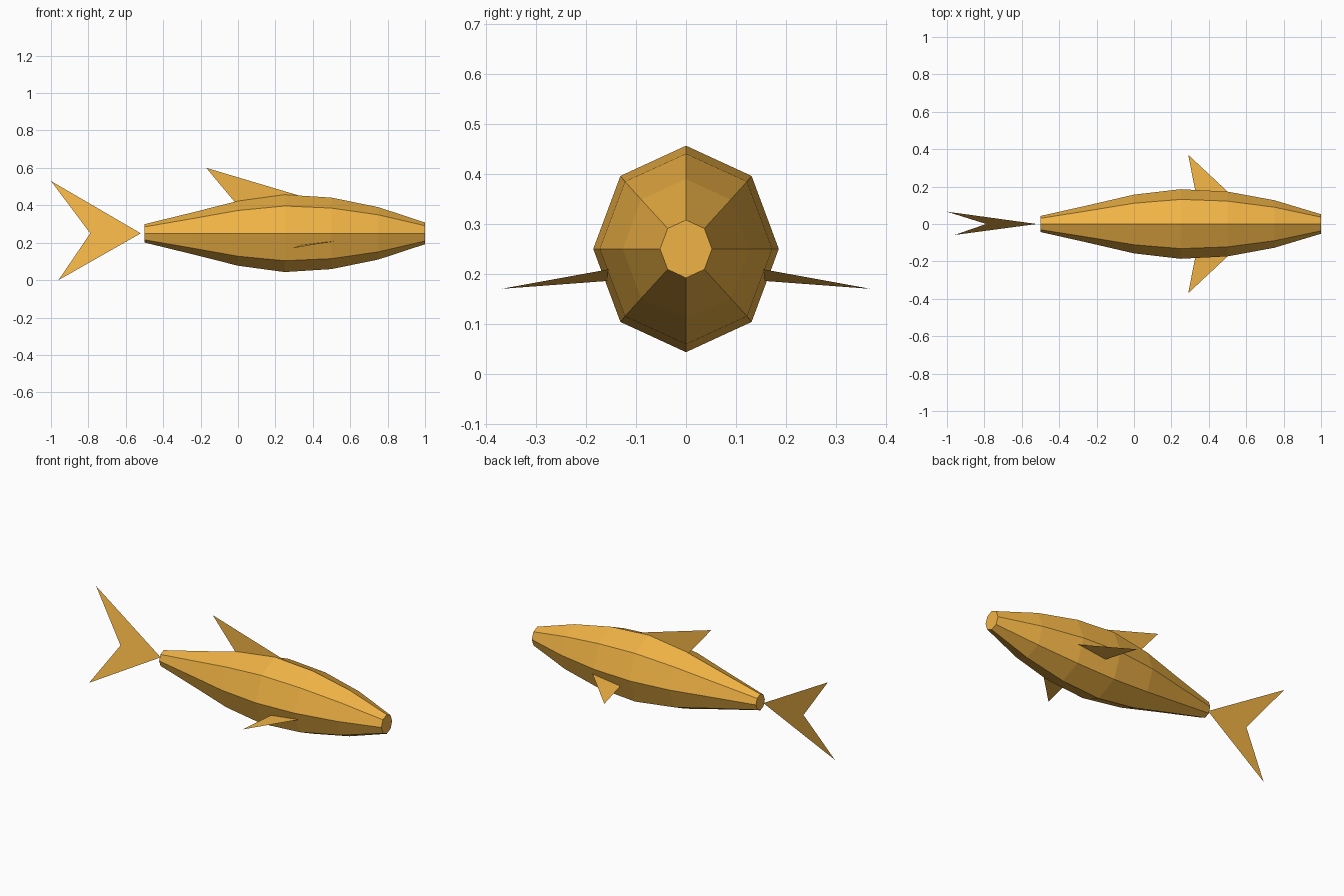
import bpy
from math import cos, sin, tau

if "Cube" in bpy.data.objects:
    bpy.data.objects.remove(bpy.data.objects["Cube"])

gold = bpy.data.materials.new("gold")
gold.diffuse_color = (0.87, 0.45, 0.06, 1)
gold.use_nodes = True
gold.node_tree.nodes["Principled BSDF"].inputs["Base Color"].default_value = gold.diffuse_color
MID_Z = 0.25
SIDES = 8


def make(name, verts, faces):
    mesh = bpy.data.meshes.new(name)
    mesh.from_pydata(verts, [], faces)
    mesh.materials.append(gold)
    mesh.update()
    obj = bpy.data.objects.new(name, mesh)
    bpy.context.collection.objects.link(obj)
    return obj


# Body: octagonal rings along x (x, half width, half height)
stations = [(-0.5, 0.043, 0.049), (-0.25, 0.099, 0.110), (0, 0.157, 0.173),
            (0.25, 0.186, 0.207), (0.5, 0.173, 0.191), (0.75, 0.127, 0.140),
            (1, 0.052, 0.058)]
verts = [(x, ry * cos(tau * k / SIDES), MID_Z + rz * sin(tau * k / SIDES))
         for x, ry, rz in stations for k in range(SIDES)]
faces = []
for r in range(len(stations) - 1):
    a, b = r * SIDES, (r + 1) * SIDES
    for k in range(SIDES):
        n = (k + 1) % SIDES
        faces.append((a + k, b + k, b + n, a + n)[::-1])
last = (len(stations) - 1) * SIDES
faces.append(tuple(range(SIDES))[::-1])
faces.append(tuple(range(last, last + SIDES)))
make("body", verts, faces)

# Tail fin: thin forked sheet, leaning a little about the body axis
lean = 0.235
tail = [(-0.52, 0.25), (-1, 0.53), (-0.79, 0.25), (-0.96, 0.0)]
make("tail_fin", [(x, (z - MID_Z) * lean, z) for x, z in tail],
     [(2, 1, 0), (3, 2, 0)])

# Back fin: upright triangular sheet
make("back_fin", [(-0.17, 0, 0.60), (-0.015, 0, 0.415), (0.36, 0, 0.442)], [(0, 1, 2)])

# Side fins: mirrored triangular sheets
for name, s in (("left_side_fin", 1), ("right_side_fin", -1)):
    tri = [(0.29, 0.37, 0.17), (0.332, 0.155, 0.186), (0.525, 0.15, 0.21)]
    make(name, [(x, s * y, z) for x, y, z in tri], [(0, 1, 2)[::s]])
